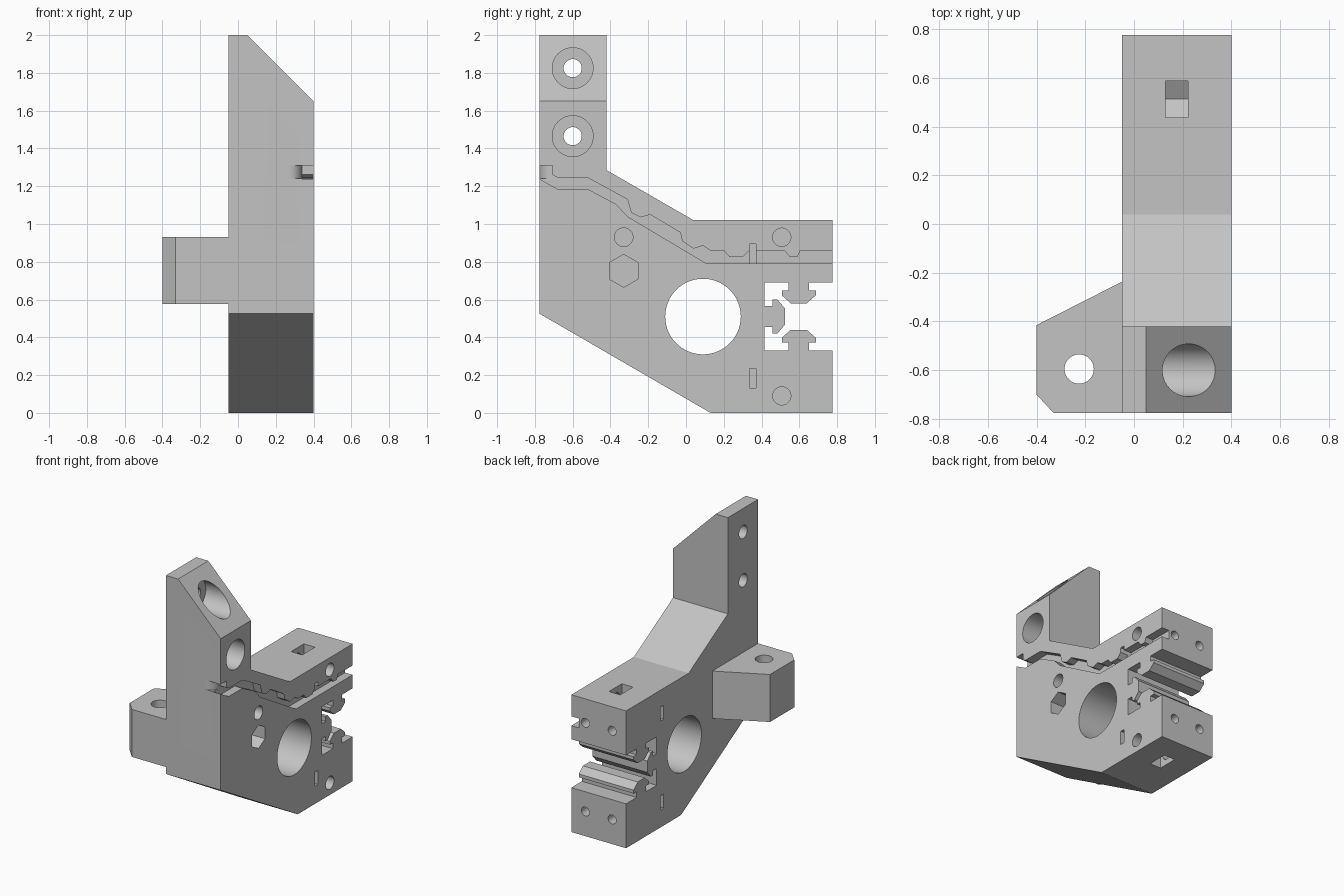
import bpy, bmesh
from math import sin, cos, pi, radians
from mathutils import Vector

if "Cube" in bpy.data.objects:
    bpy.data.objects.remove(bpy.data.objects["Cube"], do_unlink=True)

grey = bpy.data.materials.new("plain grey")
grey.use_nodes = True
grey.diffuse_color = (0.55, 0.55, 0.55, 1)
grey.node_tree.nodes["Principled BSDF"].inputs["Base Color"].default_value = grey.diffuse_color

LEFT, RIGHT = 0.40, -0.05      # side faces of the main plate
OUT = 0.05                     # how far cutters stick out


def prism(name, points, axis, start, end):
    """Extrude a closed outline along an axis."""
    def place(p, d):
        return {"x": (d, p[0], p[1]), "y": (p[0], d, p[1]), "z": (p[0], p[1], d)}[axis]
    bm = bmesh.new()
    face = bm.faces.new([bm.verts.new(place(p, start)) for p in points])
    new = bmesh.ops.extrude_face_region(bm, geom=[face])["geom"]
    shift = Vector(place((0, 0), end - start))
    bmesh.ops.translate(bm, vec=shift, verts=[v for v in new if isinstance(v, bmesh.types.BMVert)])
    bmesh.ops.recalc_face_normals(bm, faces=bm.faces)
    mesh = bpy.data.meshes.new(name)
    bm.to_mesh(mesh)
    bm.free()
    mesh.materials.append(grey)
    ob = bpy.data.objects.new(name, mesh)
    bpy.context.collection.objects.link(ob)
    return ob


def ring(u, v, r, n=64, turn=0.0):
    return [(u + r * cos(turn + 2 * pi * i / n), v + r * sin(turn + 2 * pi * i / n)) for i in range(n)]


def rect(u0, u1, v0, v1):
    return [(u0, v0), (u1, v0), (u1, v1), (u0, v1)]


def combine(target, other, operation):
    mod = target.modifiers.new(operation.lower(), "BOOLEAN")
    mod.operation, mod.solver, mod.object = operation, "EXACT", other
    bpy.ops.object.select_all(action="DESELECT")
    bpy.context.view_layer.objects.active = target
    target.select_set(True)
    bpy.ops.object.modifier_apply(modifier=mod.name)
    bpy.data.objects.remove(other, do_unlink=True)


def cut(points, axis, start, end):
    combine(bracket, prism("cutter", points, axis, start, end), "DIFFERENCE")


# Rail socket in the back edge, with a rib on each of its three walls
MID, HALF = 0.51, 0.18
RIB = [(-0.055, 0), (-0.055, 0.043), (-0.09, 0.043), (-0.09, 0.068),
       (-0.042, 0.11), (0.042, 0.11), (0.09, 0.068), (0.09, 0.043), (0.055, 0.043), (0.055, 0)]
floor_rib = [(0.597 + a, MID - HALF + d) for a, d in reversed(RIB)]
wall_rib = [(0.415 + d, MID + a) for a, d in RIB]
roof_rib = [(0.597 + a, MID + HALF - d) for a, d in RIB]
socket = ([(0.775, MID - HALF)] + floor_rib + [(0.415, MID - HALF)] + wall_rib
          + [(0.415, MID + HALF)] + roof_rib + [(0.775, MID + HALF)])

# Main plate with its mast
outline = ([(-0.775, 0.525), (0.13, 0), (0.775, 0)] + socket
           + [(0.775, 1.02), (0.04, 1.02), (-0.42, 1.285), (-0.42, 2), (-0.775, 2)])
bracket = prism("bracket", outline, "x", RIGHT, LEFT)

# Sloped top of the mast
cut([(0.045, 2.005), (0.5, 1.55), (0.5, 2.1), (0.045, 2.1)], "y", -0.9, -0.3)

# Side lug with its vertical bolt hole
lug = [(0.0, -0.775), (-0.33, -0.775), (-0.40, -0.70), (-0.40, -0.415), (RIGHT, -0.237), (0.0, -0.237)]
combine(bracket, prism("lug", lug, "z", 0.577, 0.93), "UNION")
cut(ring(-0.225, -0.595, 0.06), "z", 0.5, 1.0)

# Large bore
cut(ring(0.09, MID, 0.2, 96), "x", RIGHT - OUT, LEFT + OUT)

# Counterbored mast holes
for z in (1.465, 1.825):
    cut(ring(-0.6, z, 0.048), "x", RIGHT - OUT, LEFT + OUT)
    cut(ring(-0.6, z, 0.108), "x", 0.08, LEFT + OUT)

# Cable channel across the left face
channel = [(-0.83, 1.335), (-0.68, 1.245), (-0.52, 1.245), (-0.31, 1.13), (-0.29, 1.06),
           (-0.24, 1.035), (-0.19, 1.05), (-0.03, 0.955), (-0.02, 0.91), (0.04, 0.87),
           (0.09, 0.885), (0.13, 0.86), (0.2, 0.86), (0.23, 0.825), (0.3, 0.825),
           (0.335, 0.86), (0.52, 0.86), (0.55, 0.825), (0.59, 0.825), (0.605, 0.86),
           (0.83, 0.86), (0.83, 0.79), (0.11, 0.79), (-0.31, 1.04), (-0.37, 1.105),
           (-0.52, 1.185), (-0.68, 1.185), (-0.83, 1.27)]
cut(channel, "x", 0.338, LEFT + OUT)

# Rounded lead-in where the channel meets the front
arc = [(0.27 + 0.068 * sin(i * pi / 16), -0.707 - 0.068 * cos(i * pi / 16)) for i in range(9)]
cut([(0.27, -0.83)] + arc + [(0.45, -0.707), (0.45, -0.83)], "z", 1.24, 1.31)

# Clamp screw holes with pointed nut pockets, top and bottom
for z, way in ((0.93, 1), (0.09, -1)):
    cut(ring(0.507, z, 0.048), "x", 0.06, LEFT + OUT)
    pocket = [(0.437, z + way * 0.2), (0.437, z - way * 0.042), (0.512, z - way * 0.085),
              (0.587, z - way * 0.042), (0.587, z + way * 0.2)]
    cut(pocket, "x", 0.13, 0.222)

# Back screw holes meeting nut slots from both sides
for z in (0.842, 0.183):
    for x, start, end in ((0.285, 0.22, LEFT + OUT), (0.065, RIGHT - OUT, 0.13)):
        cut(ring(x, z, 0.033, 32), "y", 0.30, 0.85)
        cut(rect(0.335, 0.37, z - 0.052, z + 0.052), "x", start, end)

# Blind round and hexagonal recesses in the left face
cut(ring(-0.33, 0.93, 0.049), "x", 0.1, LEFT + OUT)
cut(ring(-0.33, 0.752, 0.087, 6, pi / 2), "x", 0.2, LEFT + OUT)

# Smooth bores, crisp edges
bpy.ops.object.select_all(action="DESELECT")
bracket.select_set(True)
bpy.context.view_layer.objects.active = bracket
bpy.ops.object.shade_smooth_by_angle(angle=radians(20))
